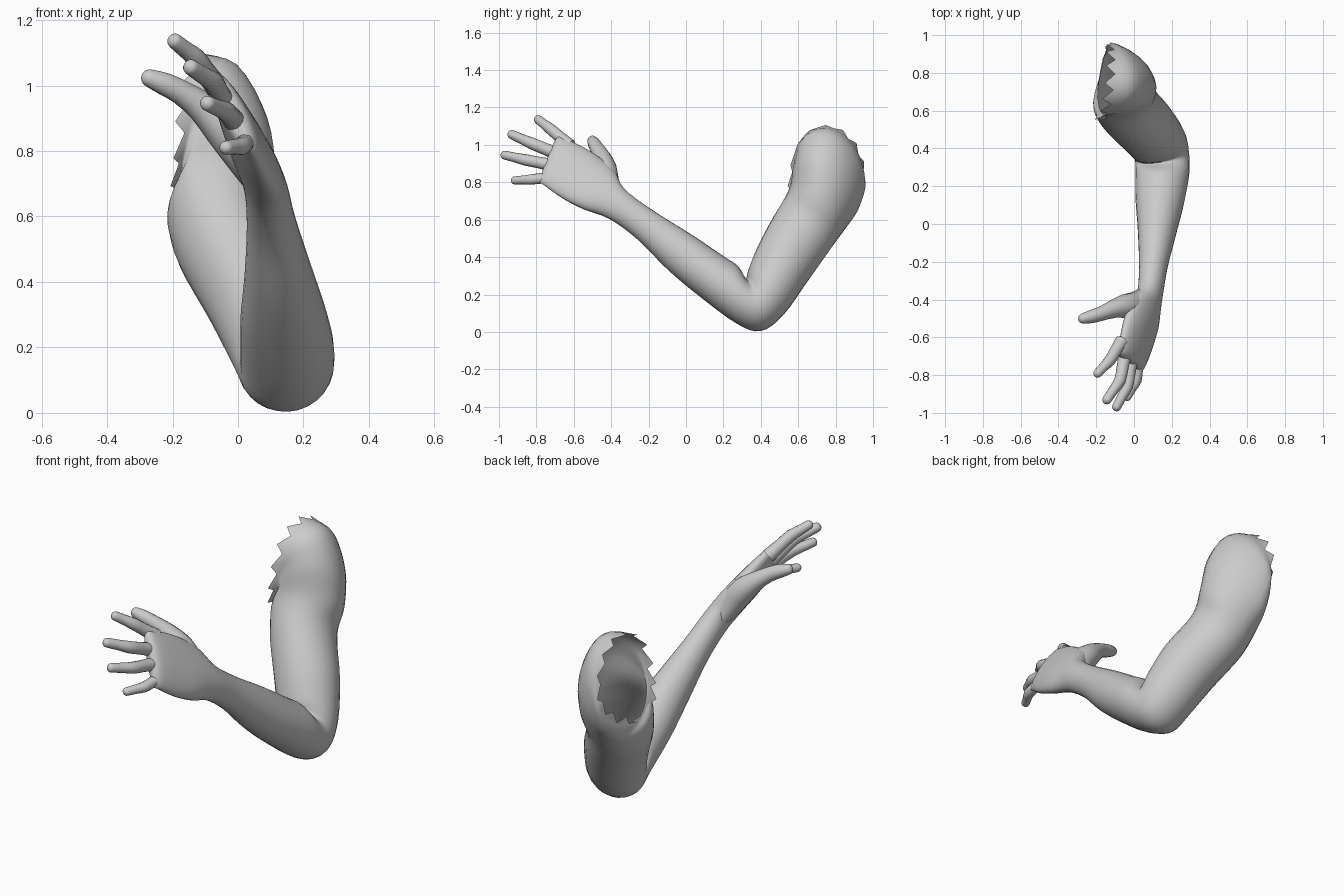
import bpy, bmesh
from math import sin, cos, pi
from mathutils import Vector as V

if "Cube" in bpy.data.objects:
    bpy.data.objects.remove(bpy.data.objects["Cube"])

N = 28


def catmull(a, b, c, d, t):
    return 0.5 * (2 * b + (c - a) * t + (2 * a - 5 * b + 4 * c - d) * t * t
                  + (3 * b - a - 3 * c + d) * t ** 3)


def refine(rings, steps):
    """Smoothly insert rings between the given ones."""
    out, last = [], len(rings) - 1
    for i in range(last):
        q = [rings[max(0, min(last, i + k))] for k in (-1, 0, 1, 2)]
        for s in range(steps):
            out.append([catmull(*p, s / steps) for p in zip(*q)])
    return out + [rings[-1]]


def loft(name, rings):
    """Skin a list of rings; start open, end capped."""
    bm = bmesh.new()
    rows = [[bm.verts.new(p) for p in r] for r in rings]
    n = len(rows[0])
    for r0, r1 in zip(rows, rows[1:]):
        for j in range(n):
            k = (j + 1) % n
            bm.faces.new((r0[j], r0[k], r1[k], r1[j]))
    bm.faces.new(rows[-1])
    bmesh.ops.recalc_face_normals(bm, faces=bm.faces)
    me = bpy.data.meshes.new(name)
    bm.to_mesh(me)
    bm.free()
    me.shade_smooth()
    ob = bpy.data.objects.new(name, me)
    bpy.context.collection.objects.link(ob)
    return ob


def section(a, b, d, e):
    """Ring through front a, back b, outside d and inside e."""
    c = (a + b) / 2
    ring = []
    for j in range(N):
        t = 2 * pi * j / N
        side = (d - c) if sin(t) >= 0 else (c - e)
        ring.append(c + (a - b) / 2 * cos(t) + side * sin(t))
    return ring


# shoulder sections: front, back, outside, inside
shoulder = [
    ((-.17, .565, .85), (-.13, .95, .83), (-.12, .75, 1.10), (-.19, .70, .63)),
    ((-.14, .58, .88), (-.12, .96, .78), (.00, .76, 1.06), (-.19, .72, .62)),
    ((-.12, .57, .85), (-.09, .93, .68), (.09, .74, .90), (-.195, .71, .60)),
    ((-.13, .55, .75), (-.05, .86, .57), (.115, .69, .73), (-.21, .68, .56)),
]
# arm and palm sections: front/upper edge, back/lower edge, half width
arm = [
    ((-.05, .47, .62), (-.02, .77, .44), .165),
    ((.05, .38, .45), (.07, .65, .27), .165),
    ((.12, .335, .33), (.13, .52, .09), .155),
    ((.145, .325, .275), (.15, .40, .005), .145),
    ((.15, .28, .35), (.15, .27, .045), .143),
    ((.135, .20, .405), (.14, .06, .20), .130),
    ((.12, .03, .52), (.125, -.10, .335), .103),
    ((.095, -.18, .652), (.11, -.26, .495), .076),
    ((.065, -.33, .765), (.105, -.41, .605), .066),
    ((.00, -.39, .87), (.11, -.55, .66), .063),
    ((-.045, -.52, .97), (.085, -.66, .715), .055),
    ((-.075, -.66, 1.04), (.05, -.76, .785), .040),
    ((-.085, -.69, 1.04), (.035, -.785, .80), .018),
]
rings = [section(*map(V, s)) for s in shoulder]
mids = [(V(a) + V(b)) / 2 for a, b, w in arm]
for i, (a, b, w) in enumerate(arm):
    a, b = V(a), V(b)
    tan = mids[min(i + 1, len(arm) - 1)] - mids[max(i - 1, 0)]
    side = tan.cross(a - b).normalized() * w
    if side.x < 0:
        side = -side
    rings.append(section(a, b, mids[i] + side, mids[i] - side))
rings = refine(rings, 4)

# torn, zigzag shoulder edge
for j in range(N):
    out = (rings[0][j] - rings[2][j]).normalized()
    back = V((-.3, .6, 0)) * max(0, -cos(2 * pi * j / N))
    out = (out + back).normalized()
    rings[0][j] = rings[0][j] + out * (.035 if j % 2 else -.015)
loft("arm", rings)


def digit(name, pts):
    """Round tube along points (x, y, z, radius) with a rounded tip."""
    P = [V(p[:3]) for p in pts]
    R = [p[3] for p in pts]
    d, r, tip = (P[-1] - P[-2]).normalized(), R[-1], P[-1]
    for k in (35, 62, 84):
        P.append(tip + d * r * sin(k * pi / 180))
        R.append(r * cos(k * pi / 180))
    rs = []
    for i, p in enumerate(P):
        t = (P[min(i + 1, len(P) - 1)] - P[max(i - 1, 0)]).normalized()
        u = t.cross(V((0, .8, .6))).normalized()
        v = t.cross(u)
        rs.append([p + (u * cos(a) + v * sin(a)) * R[i]
                   for a in (2 * pi * j / 14 for j in range(14))])
    loft(name, refine(rs, 2))


# fingers: knuckle, middle joint, tip, base radius
fingers = {
    "index_finger": ((-.065, -.62, .995), (-.13, -.725, 1.085), (-.192, -.79, 1.135), .033),
    "middle_finger": ((-.04, -.66, .94), (-.075, -.83, 1.01), (-.143, -.93, 1.055), .034),
    "ring_finger": ((-.005, -.68, .885), (-.035, -.86, .92), (-.092, -.968, .945), .033),
    "little_finger": ((.03, -.69, .83), (.012, -.83, .815), (-.035, -.915, .81), .030),
}
for name, (a, b, c, r) in fingers.items():
    a, b, c = V(a), V(b), V(c)
    digit(name, [(*a, r * 1.1), (*a.lerp(b, .55), r * .95), (*b, r * .92),
                 (*b.lerp(c, .5), r * .78), (*c, r * .72)])

# thumb with its fleshy base
digit("thumb", [(.05, -.38, .72, .045), (.01, -.42, .80, .063), (-.045, -.435, .875, .064),
                (-.11, -.45, .935, .048), (-.175, -.475, .98, .038),
                (-.225, -.49, 1.005, .035), (-.268, -.50, 1.022, .028)])
